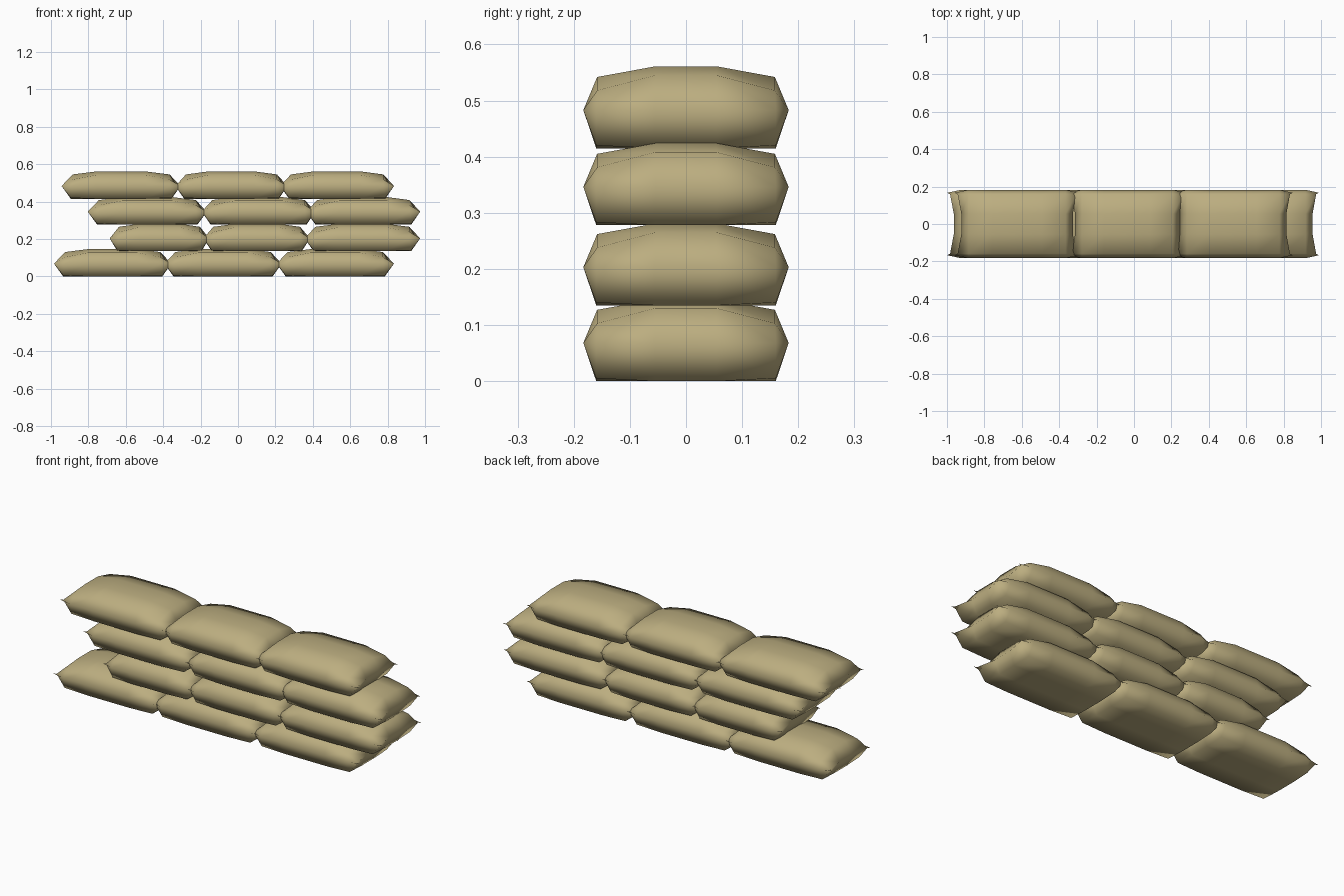
import bpy, bmesh

if "Cube" in bpy.data.objects:
    bpy.data.objects.remove(bpy.data.objects["Cube"])

burlap = bpy.data.materials.new("burlap tan")
burlap.diffuse_color = (0.50, 0.42, 0.215, 1)
burlap.use_nodes = True
burlap.node_tree.nodes["Principled BSDF"].inputs["Base Color"].default_value = burlap.diffuse_color

H = 0.146                                # bag thickness
XS = [-0.33, -0.255, -0.13, 0.13, 0.255, 0.33]
YS = [-0.183, -0.16, -0.055, 0.055, 0.16, 0.183]


def bag_mesh():
    """Low-poly pillow: upper and lower grid sharing one seam ring."""
    bm = bmesh.new()
    layers = {1: {}, -1: {}}
    for i, x in enumerate(XS):
        for j, y in enumerate(YS):
            ex, ey = i in (0, 5), j in (0, 5)
            ox, oy = i in (1, 4), j in (1, 4)
            if ex or ey:                 # seam ring, ends pinched in, corners eared
                px, py = x, y
                if ex and not ey:
                    px = x * (0.95 if oy else 0.89)
                if ex and ey:
                    py = y * 0.91
                v = bm.verts.new((px, py, 0.068))
                layers[1][i, j] = layers[-1][i, j] = v
            else:
                top = {(1, 1): 0.103, (1, 0): 0.130, (0, 1): 0.127, (0, 0): H}[ox, oy]
                layers[1][i, j] = bm.verts.new((x, y * 0.99, top))
                low = 0.005 if ox and oy else 0.0
                layers[-1][i, j] = bm.verts.new((x * (1.04 if ox else 1), y, low))
    for side, g in layers.items():
        for i in range(5):
            for j in range(5):
                f = [g[i, j], g[i + 1, j], g[i + 1, j + 1], g[i, j + 1]]
                bm.faces.new(f if side > 0 else f[::-1])
    bmesh.ops.recalc_face_normals(bm, faces=bm.faces)
    me = bpy.data.meshes.new("sandbag")
    bm.to_mesh(me)
    bm.free()
    me.polygons.foreach_set("use_smooth", [True] * len(me.polygons))
    me.materials.append(burlap)
    return me


mesh = bag_mesh()

# Rows of bags: base height, then (left, right) extent of each bag
rows = [
    (0.000, [(-1.00, -0.34), (-0.41, 0.25), (0.19, 0.85)]),
    (0.135, [(-0.70, -0.14), (-0.20, 0.40), (0.34, 0.99)]),
    (0.278, [(-0.82, -0.15), (-0.21, 0.43), (0.35, 0.99)]),
    (0.415, [(-0.96, -0.29), (-0.35, 0.28), (0.21, 0.85)]),
]
for r, (z, bags) in enumerate(rows):
    for k, (a, b) in enumerate(bags):
        ob = bpy.data.objects.new(f"sandbag_row{r + 1}_{k + 1}", mesh)
        bpy.context.collection.objects.link(ob)
        ob.location = ((a + b) / 2, 0, z)
        ob.scale.x = (b - a) / 0.66
